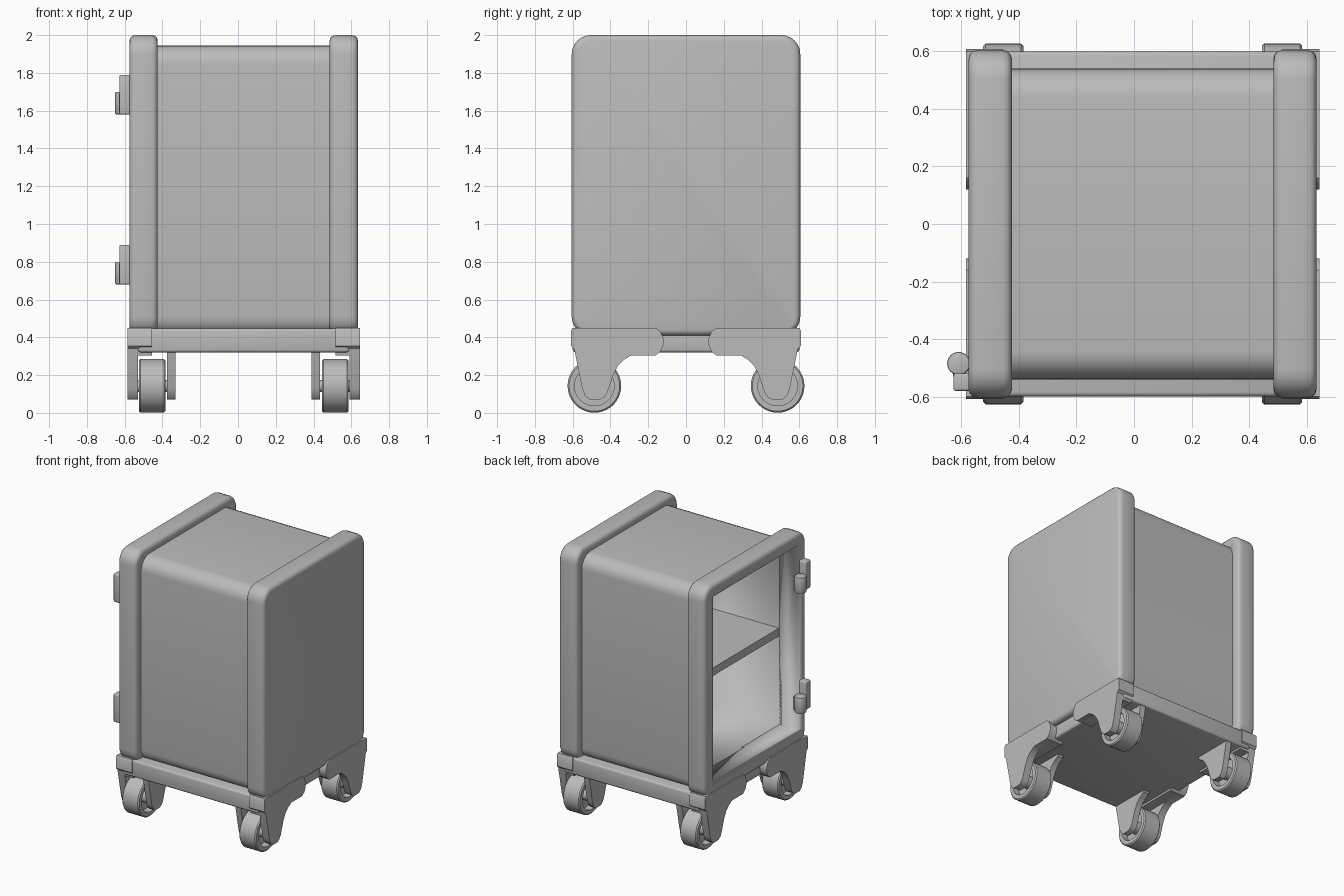
import bpy, bmesh, math

cube = bpy.data.objects.get("Cube")
if cube:
    bpy.data.objects.remove(cube, do_unlink=True)

CX = 0.03  # middle of the cabinet (hinges stick out on one side)

grey = bpy.data.materials.new("grey_paint")
grey.use_nodes = True
grey.diffuse_color = (0.5, 0.5, 0.5, 1)
grey.node_tree.nodes["Principled BSDF"].inputs["Base Color"].default_value = (0.5, 0.5, 0.5, 1)


def finish(name, bm, bevel=0, segments=3, smooth=True):
    bmesh.ops.recalc_face_normals(bm, faces=bm.faces)
    mesh = bpy.data.meshes.new(name)
    bm.to_mesh(mesh)
    bm.free()
    mesh.materials.append(grey)
    ob = bpy.data.objects.new(name, mesh)
    bpy.context.collection.objects.link(ob)
    bpy.ops.object.select_all(action='DESELECT')
    ob.select_set(True)
    bpy.context.view_layer.objects.active = ob
    if bevel:
        mod = ob.modifiers.new("bevel", 'BEVEL')
        mod.width, mod.segments = bevel, segments
        mod.limit_method, mod.angle_limit = 'ANGLE', math.radians(40)
        bpy.ops.object.modifier_apply(modifier=mod.name)
    if smooth:
        bpy.ops.object.shade_smooth_by_angle(angle=math.radians(35))
    return ob


def prism(name, outline, x0, x1, bevel=0, segments=3):
    """Extrude a (y, z) outline along x."""
    bm = bmesh.new()
    face = bm.faces.new([bm.verts.new((x0, y, z)) for y, z in outline])
    out = bmesh.ops.extrude_face_region(bm, geom=[face])
    for v in out["geom"]:
        if isinstance(v, bmesh.types.BMVert):
            v.co.x = x1
    return finish(name, bm, bevel, segments)


def rounded(y, z0, z1, r, steps=6):
    pts = []
    corners = ((y - r, z1 - r), (r - y, z1 - r), (r - y, z0 + r), (y - r, z0 + r))
    for i, (cy, cz) in enumerate(corners):
        for k in range(steps + 1):
            a = (i + k / steps) * math.pi / 2
            pts.append((cy + r * math.cos(a), cz + r * math.sin(a)))
    return pts


def box(name, x0, x1, y0, y1, z0, z1, bevel=0):
    return prism(name, [(y0, z0), (y1, z0), (y1, z1), (y0, z1)], x0, x1, bevel)


def lathe_x(name, profile, x, y, z, steps=40):
    """Spin a closed (x, radius) profile about an axle along x."""
    bm = bmesh.new()
    rings = []
    for i in range(steps):
        a = 2 * math.pi * i / steps
        rings.append([bm.verts.new((x + px, y + r * math.cos(a), z + r * math.sin(a)))
                      for px, r in profile])
    n = len(profile)
    for i in range(steps):
        a, b = rings[i], rings[(i + 1) % steps]
        for k in range(n):
            bm.faces.new((a[k], a[(k + 1) % n], b[(k + 1) % n], b[k]))
    return finish(name, bm)


# Cabinet shell and end panels
body = prism("cabinet_body", rounded(0.54, 0.41, 1.945, 0.1), CX - 0.47, CX + 0.47)
door_frame = prism("door_frame", rounded(0.605, 0.41, 2.0, 0.1), CX - 0.605, CX - 0.455, 0.03)
prism("end_panel", rounded(0.605, 0.41, 2.0, 0.1), CX + 0.455, CX + 0.605, 0.03)

# Cut the open compartment
cutter = box("compartment_cutter", CX - 0.8, CX + 0.6, -0.5, 0.5, 0.53, 1.91)
cutter.hide_render = True
for ob in (body, door_frame):
    bpy.context.view_layer.objects.active = ob
    mod = ob.modifiers.new("opening", 'BOOLEAN')
    mod.operation, mod.object, mod.solver = 'DIFFERENCE', cutter, 'EXACT'
    bpy.ops.object.modifier_apply(modifier=mod.name)
bpy.data.objects.remove(cutter, do_unlink=True)

box("shelf", CX - 0.45, CX + 0.46, -0.505, 0.505, 1.19, 1.25)

# Base tray
box("base_tray", CX - 0.56, CX + 0.56, -0.6, 0.6, 0.32, 0.447, 0.015)

# Caster brackets: outline of the side plate at one corner
plate = [(0.6, 0.45), (0.608, 0.435), (0.608, 0.355), (0.592, 0.34), (0.55, 0.13),
         (0.535, 0.09), (0.51, 0.07), (0.455, 0.07), (0.43, 0.085), (0.415, 0.11),
         (0.385, 0.2), (0.36, 0.25), (0.33, 0.28), (0.29, 0.305), (0.16, 0.305),
         (0.135, 0.325), (0.12, 0.36), (0.12, 0.395), (0.135, 0.43), (0.16, 0.45)]
arm = [p if p[1] > 0.3 else (0.585, 0.305) for p in plate if p[1] > 0.3 or p == (0.55, 0.13)]
fork = [(0.59, 0.33)] + [p for p in plate if p[1] < 0.3] + [(0.29, 0.305), (0.29, 0.33)]

# Hollow-sided wheel section: tyre, recessed web, hub
half = [(0.07, 0.03), (0.07, 0.045), (0.02, 0.045), (0.02, 0.105), (0.07, 0.105),
        (0.07, 0.134), (0.062, 0.142)]
wheel = half + [(-x, r) for x, r in reversed(half)]

for sx, side in ((1, "left"), (-1, "right")):
    for sy, end in ((1, "back"), (-1, "front")):
        tag = end + "_" + side
        for part, outline, a, b in (("side_plate", plate, 0.56, 0.615),
                                    ("bracket_arm", arm, 0.485, 0.57),
                                    ("inner_fork", fork, 0.36, 0.405)):
            prism(tag + "_" + part, [(sy * y, z) for y, z in outline],
                  CX + sx * a, CX + sx * b)
        lathe_x(tag + "_wheel", wheel, CX + sx * 0.485, sy * 0.485, 0.143)
        lathe_x(tag + "_axle", [(-0.1, 0.001), (-0.1, 0.032), (0.1, 0.032), (0.1, 0.001)],
                CX + sx * 0.485, sy * 0.485, 0.143, 20)

# Hinges on the door frame
for z, level in ((0.68, "lower"), (1.58, "upper")):
    box(level + "_hinge_leaf", -0.628, -0.56, -0.58, -0.52, z, z + 0.21, 0.008)
    bm = bmesh.new()
    bmesh.ops.create_cone(bm, cap_ends=True, segments=24, radius1=0.04, radius2=0.04, depth=0.12)
    bmesh.ops.translate(bm, verts=bm.verts, vec=(-0.61, -0.485, z + 0.06))
    finish(level + "_hinge_barrel", bm, 0.006, 2)
    box(level + "_hinge_lug", -0.63, -0.565, -0.53, -0.46, z + 0.01, z + 0.11)
